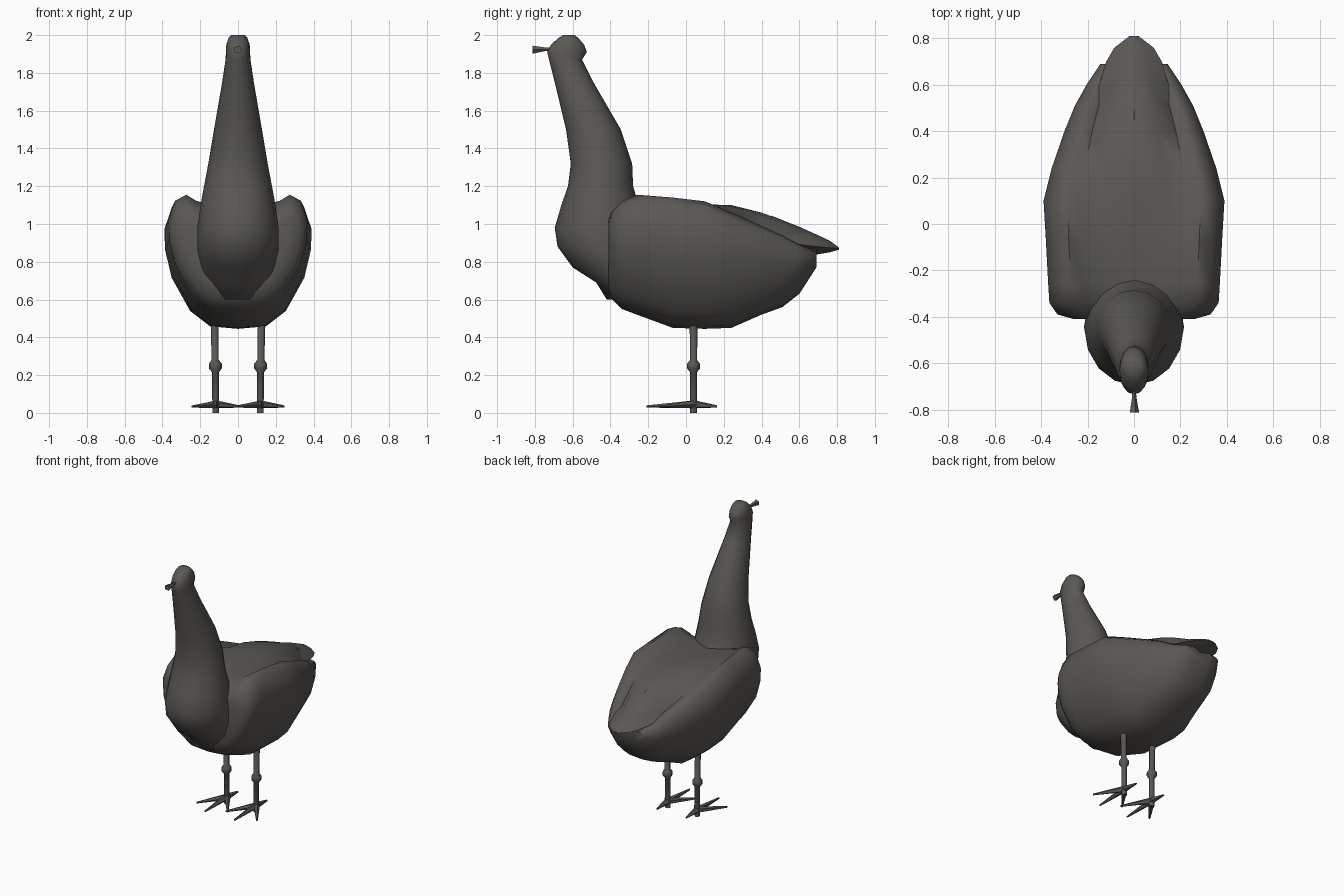
import bpy, bmesh, math
from mathutils import Vector

if "Cube" in bpy.data.objects:
    bpy.data.objects.remove(bpy.data.objects["Cube"])

mat = bpy.data.materials.new("dark_grey_brown")
mat.diffuse_color = (0.105, 0.098, 0.088, 1)
mat.use_nodes = True
mat.node_tree.nodes["Principled BSDF"].inputs["Base Color"].default_value = mat.diffuse_color


def finish(name, bm, angle=50):
    bmesh.ops.recalc_face_normals(bm, faces=bm.faces)
    me = bpy.data.meshes.new(name)
    bm.to_mesh(me)
    bm.free()
    ob = bpy.data.objects.new(name, me)
    bpy.context.collection.objects.link(ob)
    me.materials.append(mat)
    bpy.ops.object.select_all(action='DESELECT')
    ob.select_set(True)
    bpy.context.view_layer.objects.active = ob
    bpy.ops.object.shade_smooth_by_angle(angle=math.radians(angle))
    return ob


def loft(bm, rings):
    """Skin a list of equal-length closed rings and cap both ends."""
    vs = [[bm.verts.new(p) for p in r] for r in rings]
    n = len(vs[0])
    for a, b in zip(vs, vs[1:]):
        for i in range(n):
            j = (i + 1) % n
            bm.faces.new((a[i], a[j], b[j], b[i]))
    bm.faces.new(vs[0])
    bm.faces.new(vs[-1])


def tube(bm, stations, sides):
    """Round tube through (point, radius) stations."""
    axis = (Vector(stations[-1][0]) - Vector(stations[0][0])).normalized()
    q = axis.to_track_quat('Z', 'Y')
    loft(bm, [[Vector(p) + q @ Vector((r * math.cos(t), r * math.sin(t), 0))
               for t in [2 * math.pi * i / sides for i in range(sides)]]
              for p, r in stations])


# Body with folded wings: half section as fractions, mirrored for each ring
section = [(.38, .02), (.65, .14), (.9, .4), (.99, .62), (1, .78),
           (.9, .95), (.74, 1), (.6, .95)]
# y, half width, belly z, wing top z, back centre z
body = [(-.41, .26, .66, 1.02, 1.0), (-.39, .33, .60, 1.07, 1.04),
        (-.34, .365, .55, 1.12, 1.07), (-.26, .37, .52, 1.155, 1.08),
        (-.07, .38, .45, 1.14, 1.09), (.10, .39, .445, 1.12, 1.10),
        (.24, .355, .45, 1.06, 1.10), (.40, .30, .52, .99, 1.06),
        (.51, .255, .56, .94, 1.02), (.60, .205, .63, .89, .98),
        (.69, .145, .77, .855, .90)]
rings = []
for y, w, zb, zt, zc in body:
    half = [(fx * w, zb + fz * (zt - zb)) for fx, fz in section]
    half.append((.35 * w, zc * .8 + zt * .2))
    ring = [(0, y, zb)] + [(x, y, z) for x, z in half]
    ring += [(0, y, zc)] + [(-x, y, z) for x, z in reversed(half)]
    rings.append(ring)
bm = bmesh.new()
loft(bm, rings)
finish("body_and_wings", bm, 60)

# Neck, head and chest: oval slices given as z, front y, back y, half width
neck = [(2.0, -.65, -.59, .035), (1.985, -.675, -.57, .05),
        (1.95, -.715, -.54, .062), (1.91, -.735, -.525, .064),
        (1.87, -.725, -.55, .066), (1.75, -.695, -.49, .084),
        (1.5, -.635, -.345, .127), (1.32, -.61, -.285, .157),
        (1.2, -.625, -.28, .18), (1.1, -.66, -.25, .198),
        (.98, -.695, -.2, .215), (.88, -.68, -.2, .215),
        (.77, -.6, -.1, .2), (.69, -.475, -.1, .18), (.6, -.42, 0, .14)]
bm = bmesh.new()
loft(bm, [[(w * math.sin(t), (f + b) / 2 - (b - f) / 2 * math.cos(t), z)
           for t in [2 * math.pi * i / 16 for i in range(16)]]
          for z, f, b, w in neck])
finish("neck_and_chest", bm, 60)

# Tail: flattened tapering wedge, y, half width, bottom z, top z
tail = [(.45, .16, .85, 1.045), (.60, .15, .83, .985), (.70, .12, .84, .94),
        (.76, .085, .85, .912), (.81, .02, .864, .875)]
bm = bmesh.new()
loft(bm, [[(-w, y, b * .6 + t * .4), (-.5 * w, y, b * .2 + t * .8), (0, y, t),
           (.5 * w, y, b * .2 + t * .8), (w, y, b * .6 + t * .4), (0, y, b)]
          for y, w, b, t in tail])
finish("tail", bm, 40)

# Beak: flares toward its tip
bm = bmesh.new()
tube(bm, [((0, -.70, 1.925), .008), ((0, -.745, 1.925), .01),
          ((0, -.812, 1.923), .022)], 5)
finish("beak", bm, 30)

# Legs with knobbly knees and four-toed feet
for s, side in ((-1, "left"), (1, "right")):
    bm = bmesh.new()
    tube(bm, [((s * .118, .04, 0), .018), ((s * .119, .04, .215), .018),
              ((s * .12, .04, .235), .034), ((s * .12, .04, .26), .034),
              ((s * .121, .04, .28), .019), ((s * .124, .04, .52), .021)], 8)
    finish(side + "_leg", bm, 50)
    bm = bmesh.new()
    for dx, y in ((0, -.21), (-.125, -.13), (.125, -.13), (0, .165)):
        tube(bm, [((s * .118, .045, .045), .022),
                  ((s * .118 + dx, y, .034), .006)], 5)
    finish(side + "_foot", bm, 40)
